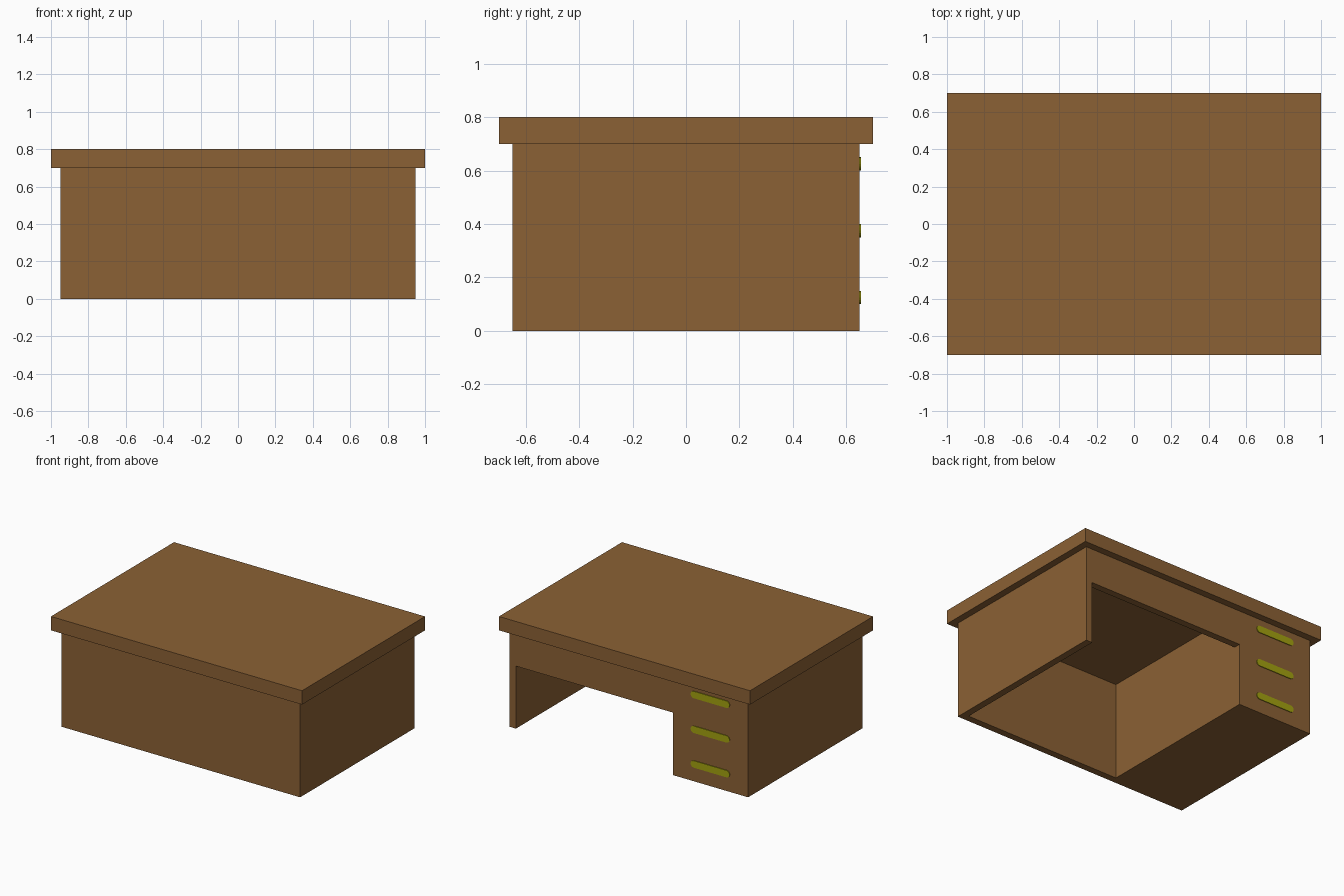
import bpy, bmesh, math

if "Cube" in bpy.data.objects:
    bpy.data.objects.remove(bpy.data.objects["Cube"])


def material(name, rgb):
    m = bpy.data.materials.new(name)
    m.diffuse_color = (*rgb, 1)
    m.use_nodes = True
    m.node_tree.nodes["Principled BSDF"].inputs["Base Color"].default_value = m.diffuse_color
    return m


wood = material("brown wood", (0.26, 0.12, 0.035))
olive = material("olive handle", (0.37, 0.36, 0.005))


def finish(name, bm, mat):
    bmesh.ops.recalc_face_normals(bm, faces=bm.faces)
    me = bpy.data.meshes.new(name)
    bm.to_mesh(me)
    bm.free()
    me.materials.append(mat)
    ob = bpy.data.objects.new(name, me)
    bpy.context.collection.objects.link(ob)
    return ob


def box(name, x, y, z):
    """Box from (min, max) ranges on each axis."""
    bm = bmesh.new()
    bmesh.ops.create_cube(bm, size=1)
    for v in bm.verts:
        v.co = [r[0] + (c + 0.5) * (r[1] - r[0]) for c, r in zip(v.co, (x, y, z))]
    return finish(name, bm, wood)


def handle(name, cx, y, cz, length, height, depth):
    """Flat plate with rounded ends, raised slightly off the back face."""
    bm = bmesh.new()
    r, n, verts = height / 2, 8, []
    for side, start in ((1, -math.pi / 2), (-1, math.pi / 2)):
        for i in range(n + 1):
            a = start + math.pi * i / n
            verts.append(bm.verts.new((cx + side * (length / 2 - r) + r * math.cos(a),
                                       y, cz + r * math.sin(a))))
    face = bm.faces.new(verts)
    ext = bmesh.ops.extrude_face_region(bm, geom=[face])
    new = [g for g in ext["geom"] if isinstance(g, bmesh.types.BMVert)]
    bmesh.ops.translate(bm, verts=new, vec=(0, depth, 0))
    return finish(name, bm, olive)


# Desk top slab
box("desk_top", (-1, 1), (-0.7, 0.7), (0.7, 0.8))

# Closed front, side panel, and apron over the knee space
box("front_panel", (-0.95, 0.95), (-0.65, -0.6), (0, 0.7))
box("side_panel", (0.9, 0.95), (-0.6, 0.65), (0, 0.7))
box("back_apron", (-0.35, 0.9), (0.6, 0.65), (0.45, 0.7))

# Solid drawer pedestal with its three handles
box("drawer_pedestal", (-0.95, -0.35), (-0.6, 0.65), (0, 0.7))
for i in range(3):
    handle(f"drawer_handle_{i + 1}", -0.65, 0.65, 0.125 + 0.25 * i, 0.31, 0.05, 0.005)
